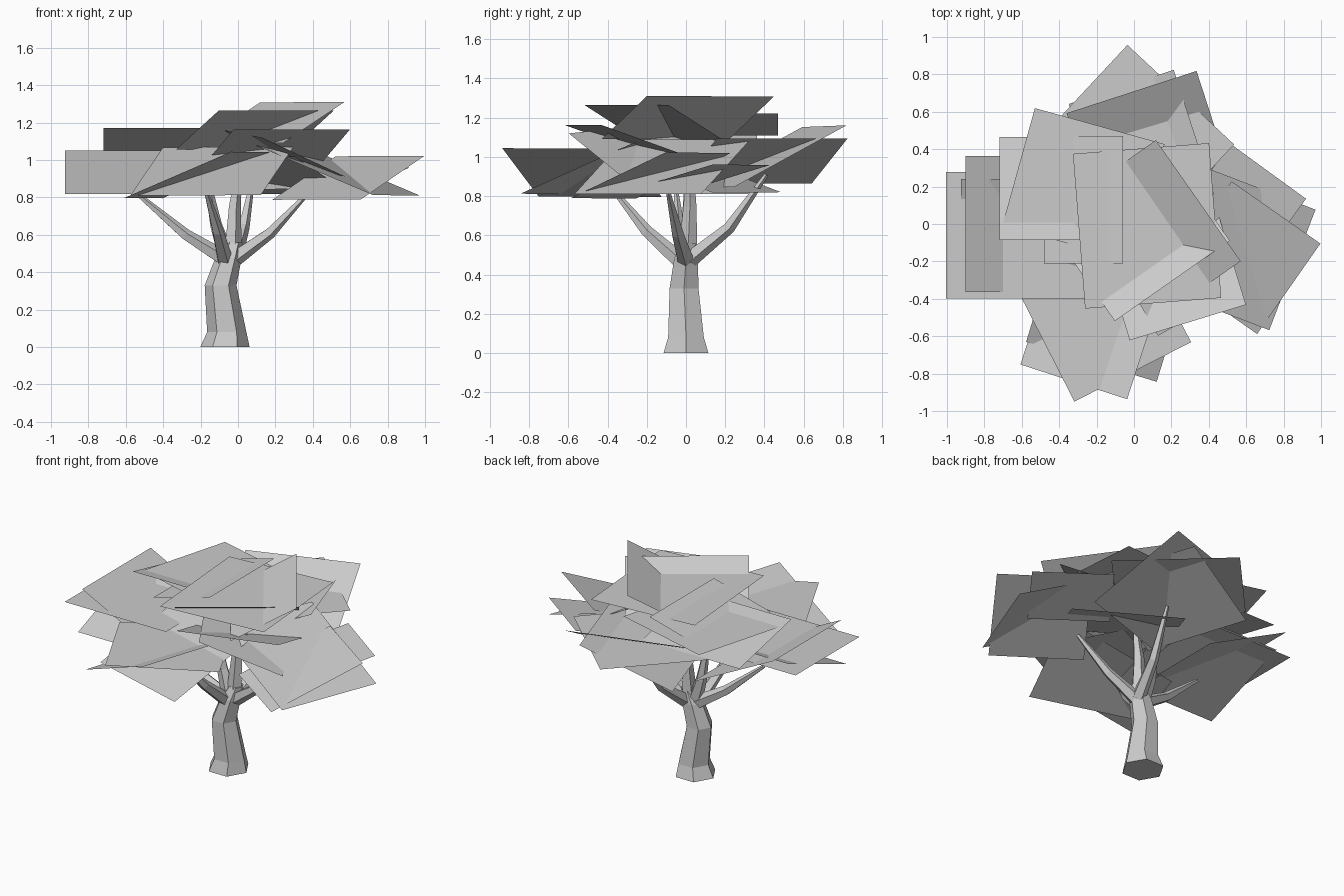
import bpy, bmesh, math
from mathutils import Vector, Matrix

cube = bpy.data.objects.get("Cube")
if cube:
    bpy.data.objects.remove(cube, do_unlink=True)

grey = bpy.data.materials.new("plain grey")
grey.use_nodes = True
grey.diffuse_color = (0.6, 0.6, 0.6, 1)
grey.node_tree.nodes["Principled BSDF"].inputs["Base Color"].default_value = (0.6, 0.6, 0.6, 1)


def add_object(name, bm):
    """Turn a bmesh into a flat shaded object of the one colour."""
    mesh = bpy.data.meshes.new(name)
    bm.to_mesh(mesh)
    bm.free()
    mesh.materials.append(grey)
    obj = bpy.data.objects.new(name, mesh)
    bpy.context.collection.objects.link(obj)
    return obj


def limb(name, path, sides, upright=False):
    """Faceted tapering tube; path holds (x, y, z, radius)."""
    bm = bmesh.new()
    points = [Vector(p[:3]) for p in path]
    rings = []
    for i, point in enumerate(points):
        before, after = points[max(i - 1, 0)], points[min(i + 1, len(points) - 1)]
        along = Vector((0, 0, 1)) if upright else (after - before).normalized()
        side = Vector((0, 1, 0)).cross(along).normalized()
        other = along.cross(side)
        ring = []
        for k in range(sides):
            angle = math.tau * k / sides
            offset = side * math.cos(angle) + other * math.sin(angle)
            ring.append(bm.verts.new(point + offset * path[i][3]))
        rings.append(ring)
    for low, high in zip(rings, rings[1:]):
        for k in range(sides):
            n = (k + 1) % sides
            bm.faces.new((low[k], low[n], high[n], high[k]))
    bm.faces.new(rings[0][::-1])
    bm.faces.new(rings[-1])
    bmesh.ops.recalc_face_normals(bm, faces=bm.faces)
    return add_object(name, bm)


def leaf_card(name, centre, yaw, width, depth, slope_x, slope_y):
    """Thin flat sheet: a turned rectangle in plan, sloped along x and y."""
    bm = bmesh.new()
    turn = Matrix.Rotation(math.radians(yaw), 3, "Z")
    corners = []
    for sx, sy in ((-1, -1), (1, -1), (1, 1), (-1, 1)):
        corner = turn @ Vector((sx * width / 2, sy * depth / 2, 0))
        corner.z = corner.x * slope_x + corner.y * slope_y
        corners.append(bm.verts.new(corner + Vector(centre)))
    bm.faces.new(corners)
    return add_object(name, bm)


# Trunk with a flared foot and a bend
limb("trunk", [(-.07, 0, 0, .132), (-.06, 0, .08, .105), (-.093, -.01, .33, .085),
               (-.05, 0, .48, .07), (-.02, .01, .56, .045)], 6, upright=True)

# Branches spreading into the crown
limb("right_branch", [(-.07, 0, .47, .045), (-.28, -.03, .6, .032), (-.54, -.05, .82, .012)], 5)
limb("left_branch", [(-.01, 0, .48, .045), (.17, -.04, .61, .032), (.37, -.09, .82, .012)], 5)
limb("back_branch", [(-.02, .02, .48, .045), (.03, .22, .64, .032), (.08, .41, .91, .012)], 5)
limb("front_branch", [(-.07, -.02, .46, .045), (-.11, -.2, .62, .032), (-.17, -.37, .83, .012)], 5)
limb("upper_branch", [(-.06, 0, .47, .05), (-.12, .01, .65, .035), (-.17, .01, .92, .015)], 5)
limb("centre_branch", [(-.03, .01, .52, .05), (-.02, .02, .75, .035), (.01, .02, 1.0, .015)], 5)

# Crown, right and back: (centre), yaw, width, depth, slope x, slope y
right_and_back = [
    ((-.63, -.06, 1.01), 0, .75, .675, 0, 0),
    ((-.6, 0, .96), 0, .6, .725, -.5, 0),
    ((-.36, .19, 1.11), 0, .72, .55, 0, -.22),
    ((-.55, -.065, .935), 0, .75, .61, 0, .38),
    ((-.27, .21, 1.15), -15.5, .72, .65, 0, 0),
    ((.025, .45, 1.05), -43, .78, .66, 0, 0),
    ((.04, .4, .98), 18, .59, .7, .37, .12),
    ((.08, .42, 1.0), 18, .73, .6, -.15, .5),
    ((-.27, .13, 1.165), 0, .42, .68, .27, 0),
]

# Crown, top, left and front
top_left_and_front = [
    ((.07, -.01, 1.2), 4.5, .73, .83, 0, 0),
    ((.18, .01, 1.2), -55, .79, .4, .45, .31),
    ((.09, -.14, 1.16), 35, .75, .4, .3, -.43),
    ((.2, -.24, 1.06), 17, .65, .6, .1, -.33),
    ((.59, -.18, .905), -35, .58, .59, .23, .32),
    ((.52, -.12, .95), -21, .7, .69, -.37, .14),
    ((.6, .12, .91), -36, .5, .4, .15, .2),
    ((.15, .05, .92), -30, .7, .6, -.17, -.29),
    ((-.22, -.53, .92), -18, .6, .66, .39, -.13),
    ((-.14, -.45, .94), -17, .73, .6, .13, .41),
    ((-.15, -.51, .98), 27, .7, .63, 0, 0),
    ((.2, -.21, 1.045), 30, .51, .6, -.4, -.12),
]

for number, card in enumerate(right_and_back + top_left_and_front):
    leaf_card(f"leaf_card_{number + 1}", *card)
